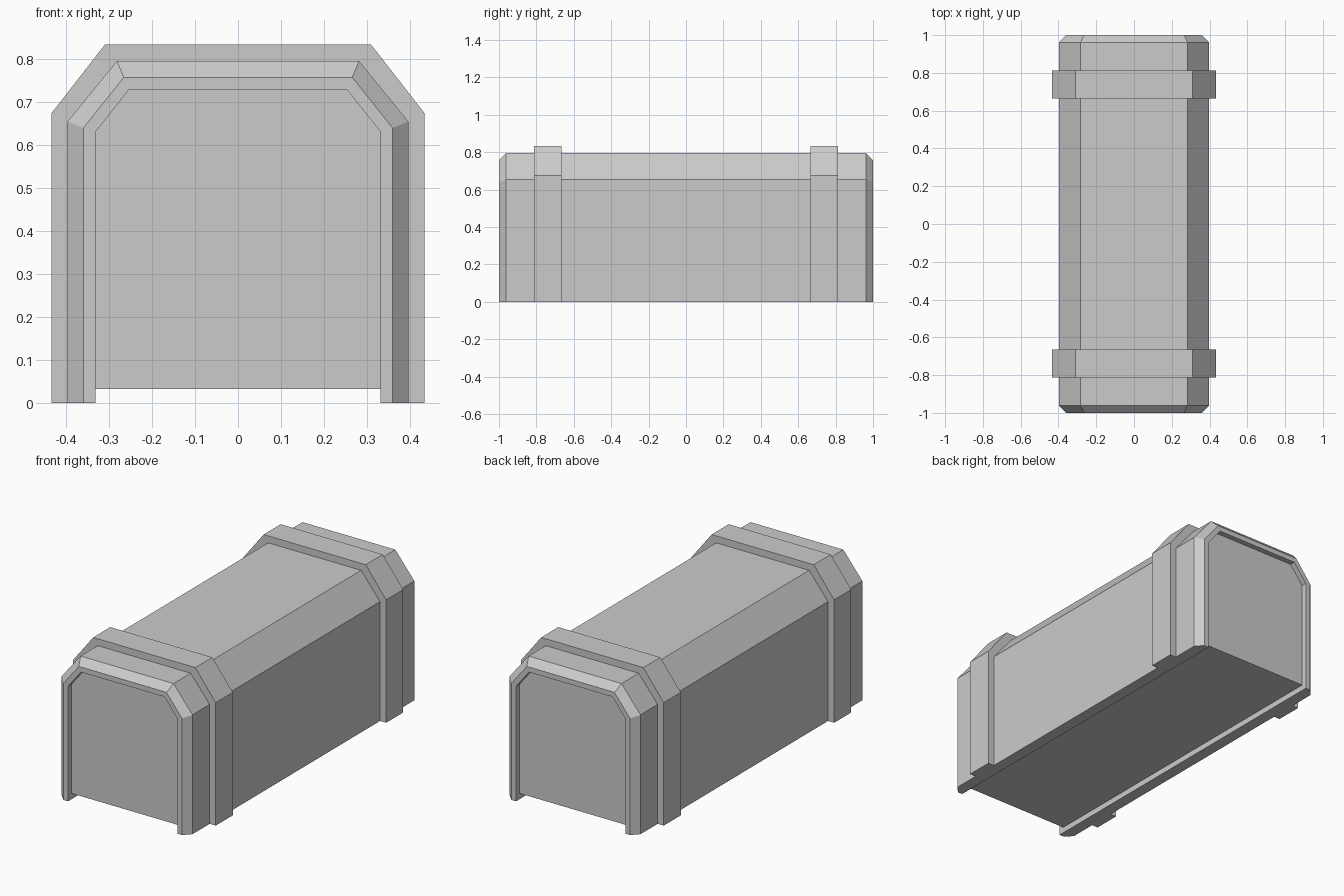
import bpy, bmesh

if "Cube" in bpy.data.objects:
    bpy.data.objects.remove(bpy.data.objects["Cube"])


def arch(half, shoulder, top_half, top, base=0.0):
    """Open arch section with chamfered shoulders, left foot to right foot."""
    return [(-half, base), (-half, shoulder), (-top_half, top),
            (top_half, top), (half, shoulder), (half, base)]


BODY = arch(0.397, 0.655, 0.282, 0.796)
RIM = arch(0.36, 0.64, 0.266, 0.758)
INNER = arch(0.332, 0.631, 0.253, 0.73)
BAND = arch(0.434, 0.675, 0.31, 0.834)
PANEL = arch(0.332, 0.631, 0.253, 0.73, base=0.032)


def finish(name, bm):
    bmesh.ops.recalc_face_normals(bm, faces=bm.faces)
    mesh = bpy.data.meshes.new(name)
    bm.to_mesh(mesh)
    bm.free()
    obj = bpy.data.objects.new(name, mesh)
    bpy.context.collection.objects.link(obj)
    return obj


def hollow_arch(name, sections):
    """Skin a closed loop of (y, section) pairs and cap both feet."""
    bm = bmesh.new()
    rings = [[bm.verts.new((x, y, z)) for x, z in sec] for y, sec in sections]
    for a, b in zip(rings, rings[1:] + rings[:1]):
        for i in range(len(a) - 1):
            bm.faces.new((a[i], a[i + 1], b[i + 1], b[i]))
    for foot in (0, -1):
        bm.faces.new([r[foot] for r in rings])
    return finish(name, bm)


def solid(name, section, y0, y1):
    """Extrude a closed section between two y positions."""
    bm = bmesh.new()
    face = bm.faces.new([bm.verts.new((x, y0, z)) for x, z in section])
    ext = bmesh.ops.extrude_face_region(bm, geom=[face], use_keep_orig=True)
    verts = [v for v in ext["geom"] if isinstance(v, bmesh.types.BMVert)]
    bmesh.ops.translate(bm, verts=verts, vec=(0, y1 - y0, 0))
    return finish(name, bm)


# Outer shell with bevelled end rims
hollow_arch("outer_shell", [(-0.962, BODY), (0.962, BODY), (1.0, RIM),
                            (1.0, INNER), (-1.0, INNER), (-1.0, RIM)])

# Core giving the recessed end panels and raised floor
solid("inner_core", PANEL, -0.97, 0.97)

# Reinforcing bands near each end
for label, y in (("front", -0.739), ("back", 0.739)):
    hollow_arch(label + "_band", [(y - 0.074, BAND), (y + 0.074, BAND),
                                  (y + 0.074, BODY), (y - 0.074, BODY)])
